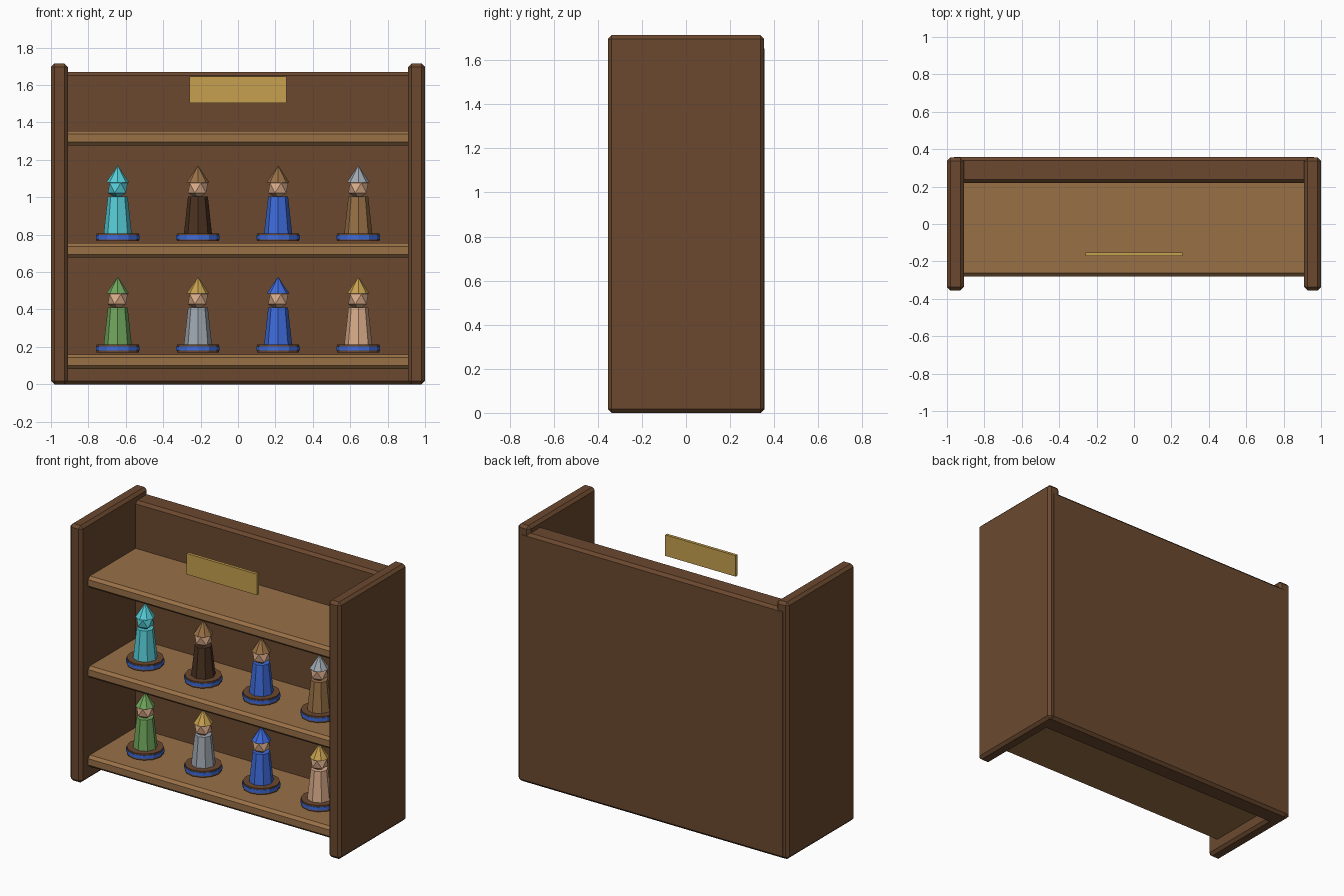
import bpy
from mathutils import Vector

old = bpy.data.objects.get("Cube")
if old:
    bpy.data.objects.remove(old, do_unlink=True)


def material(name, rgb):
    """Flat material from 0-255 display values, stored as linear."""
    col = [((c / 255 + 0.055) / 1.055) ** 2.4 for c in rgb] + [1]
    m = bpy.data.materials.new(name)
    m.use_nodes = True
    m.diffuse_color = col
    m.node_tree.nodes["Principled BSDF"].inputs["Base Color"].default_value = col
    return m


dark_wood = material("dark wood", (107, 73, 47))
light_wood = material("light wood", (152, 112, 70))
deep_brown = material("deep brown", (74, 49, 33))
gold = material("gold", (198, 160, 78))
cyan = material("cyan", (86, 205, 216))
blue = material("blue", (62, 108, 220))
green = material("green", (112, 166, 92))
grey = material("grey", (160, 168, 176))
skin = material("skin", (218, 172, 138))


def finish(name, mat):
    obj = bpy.context.object
    obj.name = name
    obj.data.materials.append(mat)
    return obj


def box(name, low, high, mat, bevel=0.018):
    low, high = Vector(low), Vector(high)
    bpy.ops.mesh.primitive_cube_add(size=1, location=(low + high) / 2)
    obj = finish(name, mat)
    obj.scale = high - low
    bpy.ops.object.transform_apply(location=False, rotation=False, scale=True)
    if bevel:
        mod = obj.modifiers.new("chamfer", "BEVEL")
        mod.width = bevel
        mod.segments = 1
    return obj


def cone(name, x, y, z0, z1, r0, r1, sides, mat):
    bpy.ops.mesh.primitive_cone_add(vertices=sides, radius1=r0, radius2=r1,
                                    depth=z1 - z0, location=(x, y, (z0 + z1) / 2))
    return finish(name, mat)


# Cabinet: side panels and back
for side, sign in (("left", 1), ("right", -1)):
    xs = sorted((sign * 0.91, sign * 1.0))
    box(side + "_panel", (xs[0], -0.355, 0), (xs[1], 0.355, 1.715), dark_wood)
box("back_panel", (-0.98, 0.22, 0), (0.98, 0.357, 1.67), dark_wood)

# Shelves
shelf_tops = {"lower": 0.16, "middle": 0.755, "upper": 1.355}
for level, top in shelf_tops.items():
    box(level + "_shelf", (-0.93, -0.28, top - 0.078), (0.93, 0.25, top), light_wood)

# Blank name plate
box("sign_plate", (-0.26, -0.172, 1.505), (0.26, -0.152, 1.645), gold, 0)


def figurine(name, x, shelf, body, head, hat):
    y = -0.06
    cone(name + "_base", x, y, shelf + 0.01, shelf + 0.052, 0.113, 0.113, 12, dark_wood)
    cone(name + "_base_band", x, y, shelf + 0.02, shelf + 0.042, 0.116, 0.116, 12, blue)
    cone(name + "_robe", x, y, shelf + 0.05, shelf + 0.25, 0.075, 0.053, 8, body)
    bpy.ops.mesh.primitive_ico_sphere_add(subdivisions=1, radius=0.06,
                                          location=(x, y, shelf + 0.295))
    finish(name + "_head", head)
    cone(name + "_hat", x, y, shelf + 0.325, shelf + 0.415, 0.061, 0, 8, hat)


# Figurine rows: robe, head and hat colours
rows = {
    "lower": [(green, skin, green), (grey, skin, gold),
              (blue, skin, blue), (skin, skin, gold)],
    "middle": [(cyan, cyan, cyan), (deep_brown, skin, light_wood),
               (blue, skin, light_wood), (light_wood, skin, grey)],
}
for level, figures in rows.items():
    for i, colours in enumerate(figures):
        figurine(f"{level}_figurine_{i + 1}", -0.643 + i * 0.4287,
                 shelf_tops[level], *colours)
